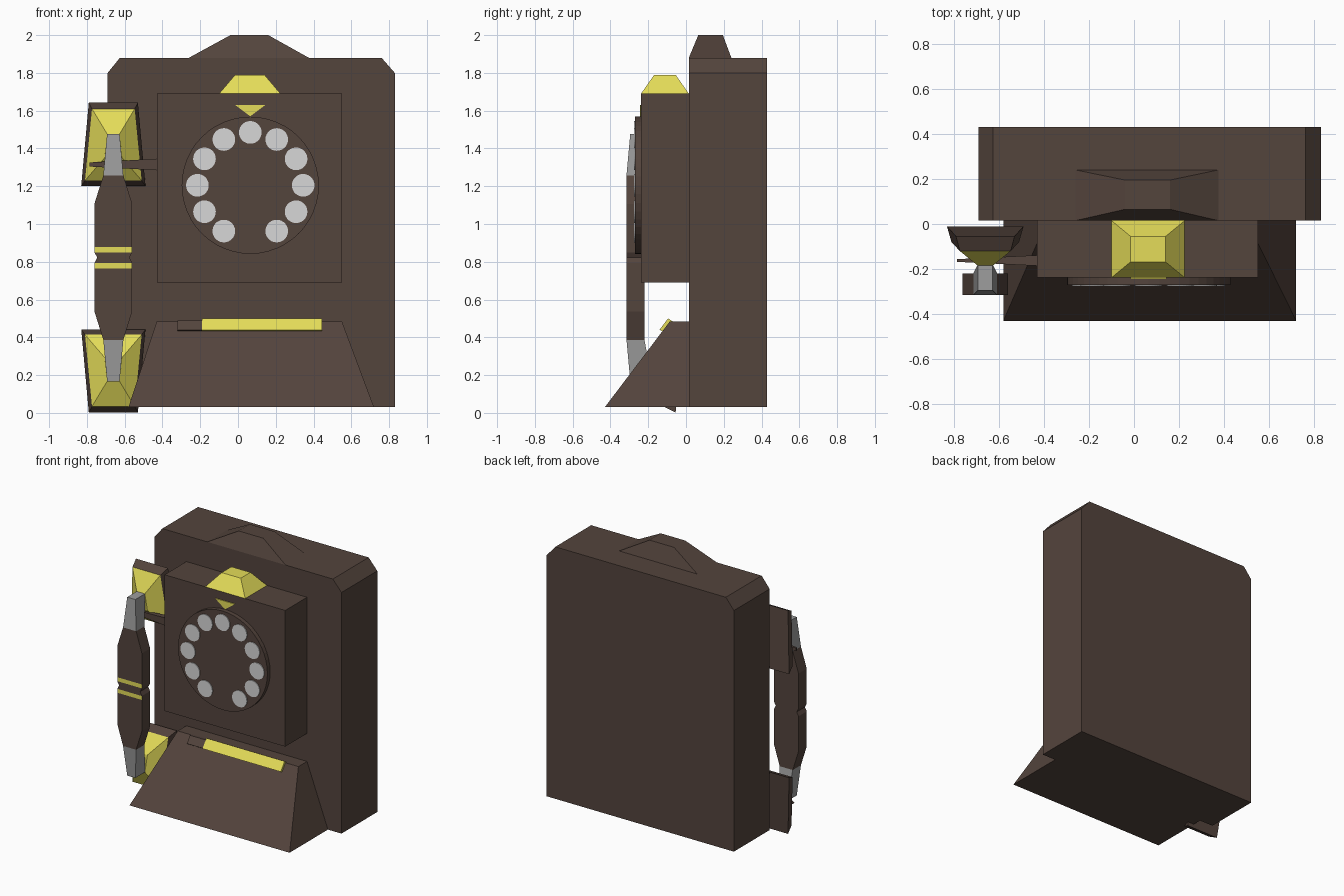
import bpy, bmesh, math
from mathutils import Matrix

if "Cube" in bpy.data.objects:
    bpy.data.objects.remove(bpy.data.objects["Cube"], do_unlink=True)


def material(name, r, g, b):
    m = bpy.data.materials.new(name)
    m.use_nodes = True
    m.diffuse_color = (r, g, b, 1)
    m.node_tree.nodes["Principled BSDF"].inputs["Base Color"].default_value = (r, g, b, 1)
    return m


BROWN = material("dark brown", 0.088, 0.058, 0.046)
GOLD = material("brass yellow", 0.78, 0.72, 0.1)
LIGHT = material("light grey", 0.68, 0.68, 0.68)
STEEL = material("mid grey", 0.34, 0.34, 0.34)


def finish(name, bm, mats):
    bmesh.ops.recalc_face_normals(bm, faces=bm.faces)
    mesh = bpy.data.meshes.new(name)
    bm.to_mesh(mesh)
    bm.free()
    for m in mats:
        mesh.materials.append(m)
    ob = bpy.data.objects.new(name, mesh)
    bpy.context.collection.objects.link(ob)
    return ob


def loft(name, rings, mats, slots=None):
    """Capped skin through rings of points; slots gives a material per segment."""
    bm = bmesh.new()
    slots = slots or [0] * (len(rings) - 1)
    loops = [[bm.verts.new(p) for p in ring] for ring in rings]
    bm.faces.new(loops[0]).material_index = slots[0]
    bm.faces.new(loops[-1]).material_index = slots[-1]
    for a, b, slot in zip(loops, loops[1:], slots):
        for i in range(len(a)):
            j = (i + 1) % len(a)
            bm.faces.new((a[i], a[j], b[j], b[i])).material_index = slot
    return finish(name, bm, mats)


def rect(x0, x1, y0, y1, z):
    return [(x0, y0, z), (x1, y0, z), (x1, y1, z), (x0, y1, z)]


def prism_y(name, outline, y0, y1, mat):
    return loft(name, [[(x, y, z) for x, z in outline] for y in (y0, y1)], [mat])


def disc(name, x, z, radius, y0, y1, sides, mat):
    bm = bmesh.new()
    place = Matrix.Translation((x, (y0 + y1) / 2, z)) @ Matrix.Rotation(math.pi / 2, 4, "X")
    bmesh.ops.create_cone(bm, cap_ends=True, segments=sides, radius1=radius,
                          radius2=radius, depth=y1 - y0, matrix=place)
    return finish(name, bm, [mat])


# Cabinet with clipped top corners, and its crown
prism_y("cabinet", [(-0.69, 0.03), (0.83, 0.03), (0.83, 1.8), (0.76, 1.88),
                    (-0.625, 1.88), (-0.69, 1.8)], 0.015, 0.43, BROWN)
loft("crown", [rect(-0.26, 0.375, 0.015, 0.24, 1.88),
               rect(-0.04, 0.16, 0.065, 0.195, 2.0)], [BROWN])

# Raised dial panel with the brass cap on top
loft("dial_panel", [rect(-0.43, 0.55, -0.238, 0.015, z) for z in (0.69, 1.69)], [BROWN])
loft("brass_cap", [rect(-0.1, 0.225, -0.238, 0.015, 1.69),
                   rect(-0.015, 0.14, -0.168, -0.055, 1.79)], [GOLD])

# Rotary dial with eleven finger spots, and the pointer
CX, CZ = 0.065, 1.205
disc("dial", CX, CZ, 0.363, -0.27, -0.238, 48, BROWN)
for k in range(12):
    if k != 9:
        a = math.radians(30 * k)
        disc("finger_spot", CX + 0.28 * math.cos(a), CZ + 0.28 * math.sin(a),
             0.06, -0.276, -0.269, 28, LIGHT)
prism_y("pointer", [(-0.015, 1.63), (0.145, 1.63), (CX, 1.57)], -0.244, -0.237, GOLD)

# Sloping writing shelf
loft("shelf", [rect(-0.58, 0.72, -0.43, 0.015, 0.03),
               rect(-0.43, 0.55, -0.085, 0.015, 0.485)], [BROWN])


# Rest bar on the slope, brown end and brass length
def slanted_bar(name, x0, x1, section, mat):
    loft(name, [[(x, y, z) for y, z in section] for x in (x0, x1)], [mat])


slanted_bar("rest_bar_end", -0.32, -0.19,
            [(-0.135, 0.44), (-0.1, 0.488), (-0.075, 0.485), (-0.12, 0.43)], BROWN)
slanted_bar("rest_bar", -0.19, 0.445,
            [(-0.14, 0.44), (-0.095, 0.5), (-0.072, 0.485), (-0.12, 0.43)], GOLD)

# Two cradles, mirrored top to bottom
HX, MID = -0.66, 0.822


def wedge_ring(narrow, wide, flip):
    """Trapezoid ring; each end is (half width, y, height above handset middle)."""
    return [(HX + s * w, y, MID + flip * h)
            for s, (w, y, h) in ((-1, narrow), (1, narrow), (1, wide), (-1, wide))]


for label, flip in (("upper", 1), ("lower", -1)):
    back = wedge_ring((0.13, -0.055, 0.82), (0.17, -0.01, 0.38), flip)
    rim = wedge_ring((0.113, -0.12, 0.788), (0.15, -0.08, 0.408), flip)
    inner = wedge_ring((0.033, -0.185, 0.655), (0.045, -0.172, 0.53), flip)
    loft(label + "_cradle", [back, rim, inner], [BROWN, GOLD], [0, 1])

# Handset: half profile mirrored about its pinched middle (height, half width, front, back)
half = [(0.0, 0.085, -0.315, -0.22), (0.028, 0.1, -0.315, -0.22),
        (0.057, 0.1, -0.315, -0.22), (0.285, 0.1, -0.315, -0.22),
        (0.435, 0.053, -0.315, -0.22), (0.655, 0.033, -0.295, -0.18)]
profile = [(-h, *rest) for h, *rest in reversed(half[1:])] + half
rings = [rect(HX - w, HX + w, f, b, MID + h) for h, w, f, b in profile]
handset = loft("handset", rings, [BROWN, GOLD, STEEL], [2] + [0] * 8 + [2])
for face in handset.data.polygons:
    height = abs(face.center.z - MID)
    if face.normal.y < -0.9 and 0.028 < height < 0.057:
        face.material_index = 1

# Tapered hook lever from the panel side
loft("hook_lever", [[(x, y, z) for y, z in ((-0.162 - d, 1.315 - h), (-0.162 + d, 1.315 - h),
                                            (-0.162 + d, 1.315 + h), (-0.162 - d, 1.315 + h))]
                    for x, d, h in ((-0.42, 0.024, 0.031), (-0.785, 0.006, 0.011))], [BROWN])
